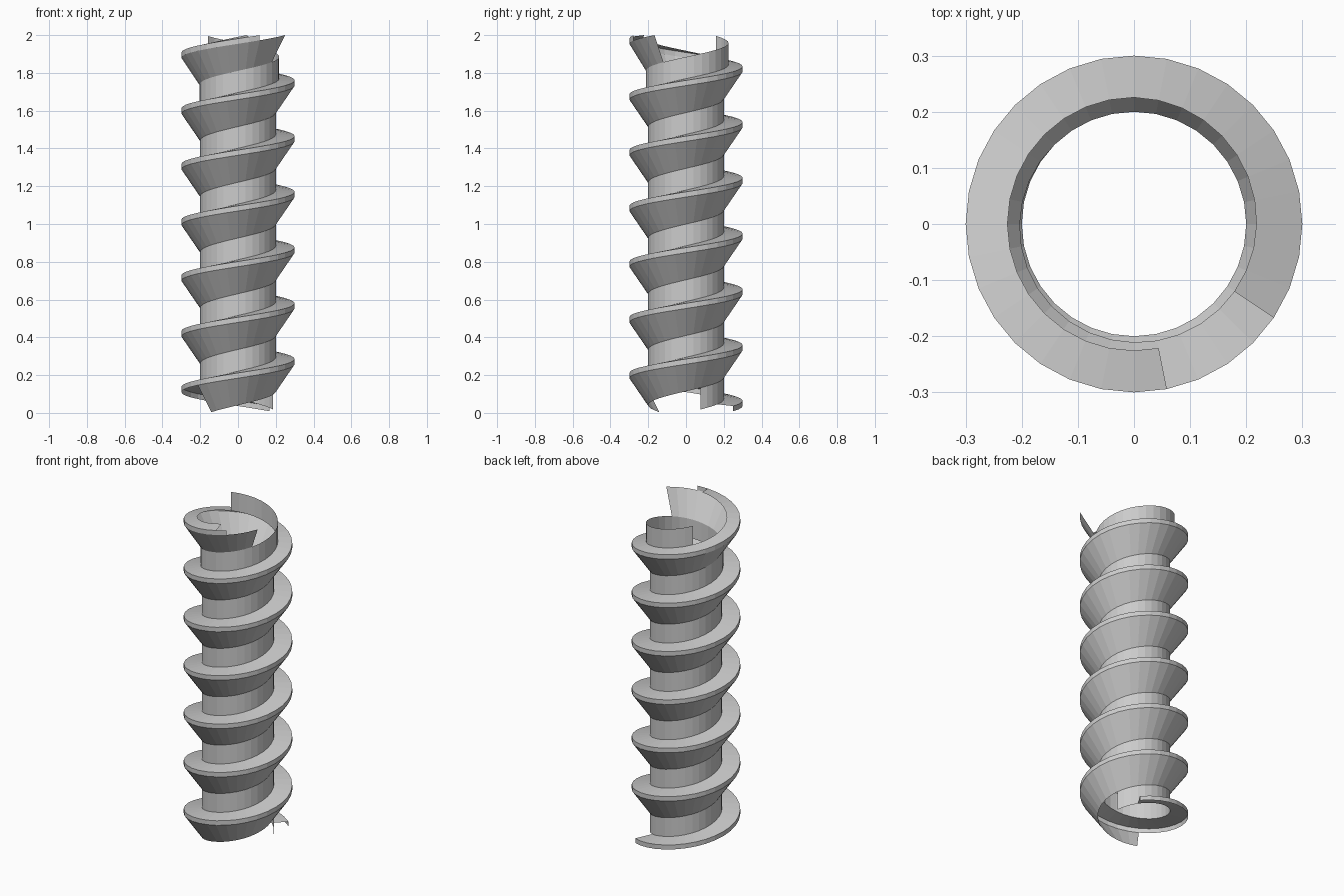
import bpy, bmesh, math

if "Cube" in bpy.data.objects:
    bpy.data.objects.remove(bpy.data.objects["Cube"])

STEP = 11.25          # 32 sides per turn
PITCH = 0.295
R_CORE, R_CREST = 0.20, 0.30

# heights of the four profile corners at angle 0
LOW_ROOT, LOW_CREST, UP_CREST, UP_ROOT = 0.1145, 0.2577, 0.2853, 0.2945


def root_radius(a):
    # the root widens during the last turns (run-out)
    t = min(max((a - 1935) / 315, 0), 1)
    return R_CORE + 0.0255 * t


def point(angle, radius, z0):
    a = math.radians(angle)
    return (radius * math.cos(a), radius * math.sin(a), z0 + PITCH * angle / 360)


def low_root(a):
    return point(a, root_radius(a), LOW_ROOT)


def next_low_root(a):
    return low_root(a + 360)


def low_crest(a):
    return point(a, R_CREST, LOW_CREST)


def up_crest(a):
    return point(a, R_CREST, UP_CREST)


def up_root(a):
    return point(a, root_radius(a + 360), UP_ROOT)


bm = bmesh.new()


def strip(lower, upper, start, end):
    # helical ribbon between two profile corners
    n = round((end - start) / STEP)
    rows = []
    for i in range(n + 1):
        a = start + i * STEP
        rows.append((bm.verts.new(lower(a)), bm.verts.new(upper(a))))
    for (a0, b0), (a1, b1) in zip(rows, rows[1:]):
        bm.faces.new((a0, a1, b1, b0))


# each ribbon starts and stops where it meets the end planes
strip(low_root, low_crest, -135, 2126.25)         # sloped lower flank
strip(low_crest, up_crest, -303.75, 2092.5)       # narrow crest
strip(up_crest, up_root, -303.75, 2081.25)        # nearly flat upper flank
strip(up_root, next_low_root, -337.5, 1935)       # core wall

bmesh.ops.remove_doubles(bm, verts=bm.verts, dist=0.0005)
mesh = bpy.data.meshes.new("screw_thread")
bm.to_mesh(mesh)
bm.free()
thread = bpy.data.objects.new("screw_thread", mesh)
bpy.context.collection.objects.link(thread)
